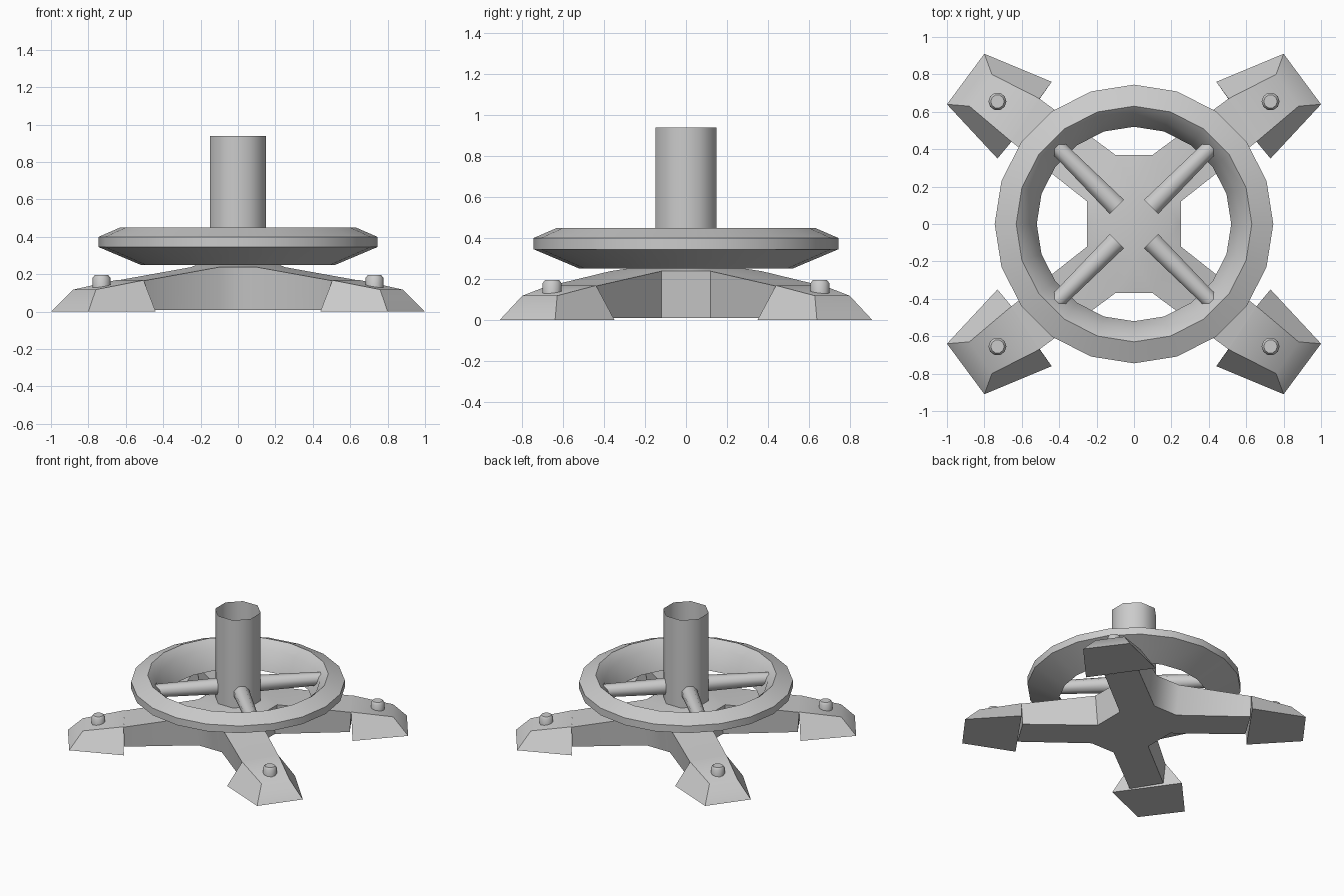
import bpy, bmesh, math
from mathutils import Vector

if "Cube" in bpy.data.objects:
    bpy.data.objects.remove(bpy.data.objects["Cube"])


def build(name, faces, mirrored=False, angle=50):
    """Make one object from face outlines, optionally repeated in all four quadrants."""
    bm = bmesh.new()
    signs = [(1, 1), (-1, 1), (1, -1), (-1, -1)] if mirrored else [(1, 1)]
    for sx, sy in signs:
        for f in faces:
            bm.faces.new([bm.verts.new((x * sx, y * sy, z)) for x, y, z in f])
    bmesh.ops.remove_doubles(bm, verts=bm.verts[:], dist=0.001)
    bmesh.ops.recalc_face_normals(bm, faces=bm.faces[:])
    me = bpy.data.meshes.new(name)
    bm.to_mesh(me)
    bm.free()
    ob = bpy.data.objects.new(name, me)
    bpy.context.collection.objects.link(ob)
    bpy.ops.object.select_all(action='DESELECT')
    ob.select_set(True)
    bpy.context.view_layer.objects.active = ob
    bpy.ops.object.shade_smooth_by_angle(angle=math.radians(angle))
    return ob


def loft(rings, caps=(True, True), closed=False):
    """Faces joining successive rings of points."""
    faces, n = [], len(rings[0])
    pairs = list(zip(rings, rings[1:])) + ([(rings[-1], rings[0])] if closed else [])
    for a, b in pairs:
        for i in range(n):
            j = (i + 1) % n
            faces.append([a[i], a[j], b[j], b[i]])
    if caps[0]:
        faces.append(rings[0])
    if caps[1]:
        faces.append(rings[-1])
    return faces


def circle(cx, cy, z, r, n, turn=0.0):
    return [(cx + r * math.cos(turn + 2 * math.pi * i / n),
             cy + r * math.sin(turn + 2 * math.pi * i / n), z) for i in range(n)]


# cross base: hub quarter with one leg, repeated in four quadrants
out = [(.25, 0), (.25, .12), (.655, .44), (.505, .67), (.10, .37), (0, .37)]
low = [(.23, 0), (.23, .12), (.64, .445), (.51, .655), (.10, .34), (0, .34)]
top = [(x, y, .165 if i in (2, 3) else .238) for i, (x, y) in enumerate(out)]
bot = [(x, y, .008) for x, y in low]
inn = [(.19, 0, .265), (.19, .08, .265), (.08, .19, .265), (0, .19, .265)]
hub = [top[0], top[1], top[4], top[5]]
faces = [[(0, 0, .265)] + inn]
faces += [[hub[i], hub[i + 1], inn[i + 1], inn[i]] for i in range(3)]
faces += [top[1:5], bot[1:5], [(0, 0, .008), bot[0], bot[1], bot[4], bot[5]]]
faces += [[top[i], top[i + 1], bot[i + 1], bot[i]] for i in range(5)]
build("cross_base", faces, True)

# foot caps
foot_low = [(.44, .76, 0), (.80, .91, 0), (1.0, .64, 0), (.73, .35, 0)]
foot_top = [(.505, .67, .168), (.76, .80, .118), (.88, .63, .118), (.655, .44, .168)]
build("foot_caps", loft([foot_low, foot_top]), True)

# levelling bolts on the feet
build("foot_bolts", loft([circle(.73, .655, .12, .048, 10),
                          circle(.73, .655, .18, .048, 10),
                          circle(.73, .655, .195, .036, 10)]), True)

# open octagonal column
r = .15 / math.cos(math.pi / 8)
build("column", loft([circle(0, 0, z, r, 8, math.pi / 8) for z in (.25, .94)],
                     (False, False)))

# foot ring swept from a section of (radius, height)
section = [(.745, .40), (.63, .45), (.57, .395), (.52, .25), (.745, .345)]
build("foot_ring", loft([circle(0, 0, z, rad, 20) for rad, z in section],
                        (False, False), True), angle=60)

# tapered spokes
d = Vector((1, 1, 0)).normalized()
side = Vector((-d.y, d.x, 0))
rings = []
for dist, rad in ((.13, .058), (.60, .046)):
    ring = []
    for i in range(8):
        a = 2 * math.pi * (i + .5) / 8
        p = d * dist + side * rad * math.cos(a)
        ring.append((p.x, p.y, .372 + rad * math.sin(a)))
    rings.append(ring)
build("spokes", loft(rings), True)
